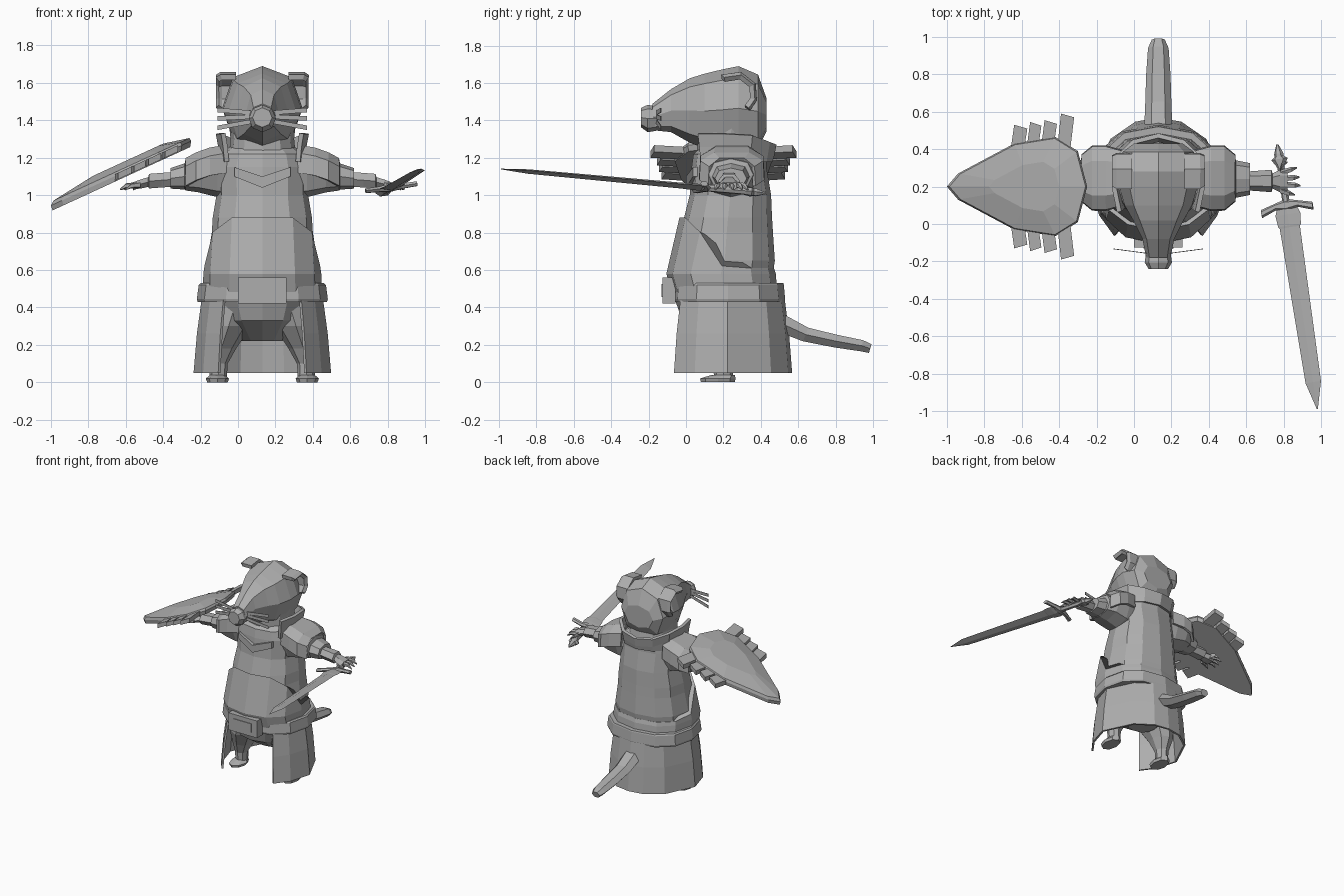
import bpy, bmesh, math
from mathutils import Vector as V

CX = 0.13                                   # symmetry plane of the body
X, Y, Z = V((1, 0, 0)), V((0, 1, 0)), V((0, 0, 1))
grey = bpy.data.materials.new("plain grey")
grey.diffuse_color = (0.42, 0.42, 0.42, 1)


def finish(name, bm):
    bmesh.ops.recalc_face_normals(bm, faces=bm.faces)
    me = bpy.data.meshes.new(name)
    bm.to_mesh(me)
    bm.free()
    me.materials.append(grey)
    ob = bpy.data.objects.new(name, me)
    bpy.context.collection.objects.link(ob)
    return ob


def loft(name, rings, closed=True, thick=0):
    """Skin a list of equal point rings; open strips get a thickness."""
    bm = bmesh.new()
    rows = [[bm.verts.new(p) for p in r] for r in rings]
    n = len(rows[0])
    for a, b in zip(rows, rows[1:]):
        for i in range(n if closed else n - 1):
            j = (i + 1) % n
            bm.faces.new((a[i], a[j], b[j], b[i]))
    if closed:
        bm.faces.new(rows[0])
        bm.faces.new(rows[-1])
    ob = finish(name, bm)
    if thick:
        m = ob.modifiers.new("thickness", 'SOLIDIFY')
        m.thickness, m.offset = thick, 0
    return ob


def ring(c, u, v, a, b, n=8, e=1.0):
    pts = []
    for i in range(n):
        t = 2 * math.pi * i / n
        f = lambda q: math.copysign(abs(q) ** e if abs(q) > 1e-6 else 0, q)
        pts.append(V(c) + u * a * f(math.cos(t)) + v * b * f(math.sin(t)))
    return pts


def level(z, hw, y0, y1, n=12, cx=CX, e=0.85):
    """Horizontal ring given by half width and front/back limits."""
    return ring((cx, (y0 + y1) / 2, z), X, Y, hw, (y1 - y0) / 2, n, e)


def slab(name, outline, direction):
    return loft(name, [outline, [p + direction for p in outline]])


# Torso with upper vest
loft("torso", [level(*r) for r in (
    (.44, .31, -.04, .48), (.55, .295, -.06, .46), (.65, .295, -.06, .475),
    (.80, .27, -.03, .465), (.88, .265, -.01, .46), (1.0, .245, .02, .455),
    (1.15, .25, .03, .43), (1.22, .23, .04, .43), (1.26, .17, .08, .41))])

# Wrap over the belly, high in front and low at the back
top = level(.7, .31, -.09, .47)
for p in top:
    k = min(1, max(0, (.2 - p.y) / .23))
    p.z = .61 + .27 * k
    p.x = CX + (p.x - CX) * (1 - .05 * k)
    p.y += .055 * k
loft("belly_wrap", [level(.46, .32, -.07, .49), level(.58, .315, -.105, .48), top])

# Belt and buckle
loft("belt", [level(z, hw, -.07 - d, .52 + d) for z, hw, d in
              ((.43, .345, .005), (.445, .35, .01), (.52, .34, .003), (.53, .33, 0))])
for name, hw, z0, z1, y in (("buckle", .13, .42, .56, -.125), ("buckle_plate", .08, .455, .525, -.13)):
    slab(name, [V((CX + s * hw, y, z)) for s, z in ((-1, z0), (1, z0), (1, z1), (-1, z1))], Y * .07)


def skirt_row(z, k, pts):
    half = [V((CX + k * x, .23 + k * (y - .23), z)) for x, y in pts]
    return half + [V((2 * CX - p.x, p.y, p.z)) for p in reversed(half[:-1])]


# Skirt, open at the front
hem = ((.23, -.06), (.31, .05), (.36, .22), (.25, .45), (.12, .54), (0, .56))
loft("skirt", [skirt_row(.05, 1, hem), skirt_row(.26, .95, hem), skirt_row(.445, .88, hem)], False, .015)

# Lower belly
loft("lower_belly", [level(*r) for r in (
    (.5, .25, -.07, .45), (.43, .24, -.055, .44), (.33, .2, -.02, .42), (.22, .11, .15, .38))])

# Chest chevron
c = ((-.15, 1.15), (0, 1.10), (.15, 1.15), (.15, 1.10), (0, 1.04), (-.15, 1.10))
slab("chest_chevron", [V((CX + x, .0 + abs(x) * .25, z)) for x, z in c], Y * .06)

# Neck and standing collar
loft("neck", [level(*r) for r in ((1.2, .18, .06, .43), (1.3, .17, .06, .41), (1.4, .18, .08, .42))])
collar = ((.19, .08), (.215, .2), (.2, .34), (.12, .42), (0, .45))
rows = []
for z, k in ((1.18, 1.0), (1.26, 1.04), (1.33, 1.1)):
    r = skirt_row(z, k, collar)
    for p in r:
        if z > 1.2:
            p.z -= max(0, p.y - .33) * .4
    rows.append(r)
loft("collar", rows, False, .025)

# Head with snout and nose
loft("head", [ring((CX, y, z), X, Z, a, b, 8, .9) for y, z, a, b in (
    (-.18, 1.418, .065, .07), (-.08, 1.452, .085, .115), (.02, 1.453, .135, .172),
    (.1, 1.45, .18, .2), (.2, 1.457, .21, .217), (.28, 1.465, .215, .225),
    (.385, 1.448, .19, .197), (.43, 1.43, .13, .09))])
loft("nose", [ring((CX, y, z), X, Z, a, a) for y, z, a in (
    (-.24, 1.415, .052), (-.205, 1.41, .073), (-.16, 1.41, .066))])

# Tail
loft("tail", [ring((CX, y, z), X, (Z + Y * t).normalized(), a, b, 6) for y, z, a, b, t in (
    (.46, .33, .075, .06, .6), (.52, .31, .075, .055, .5), (.64, .255, .07, .045, .4),
    (.80, .22, .065, .04, .2), (.94, .195, .055, .035, .25), (.985, .18, .035, .028, .3))])

for s, side in ((-1, "right"), (1, "left")):
    P = lambda d, y, z: V((CX + s * d, y, z))
    # Curled ear ridge
    ear = ((.19, 1.63), (.29, 1.645), (.36, 1.59), (.365, 1.51), (.33, 1.46))
    loft(side + "_ear", [[P(d, .3 + (y - .3) * k, 1.55 + (z - 1.55) * k) for y, z in ear]
                         for d, k in ((.14, 1), (.22, 1), (.24, .85))], False, .03)
    # Whiskers
    for z0, z1 in ((1.44, 1.455), (1.42, 1.41), (1.395, 1.36)):
        slab(side + "_whisker", [P(.05, -.16, z0 - .012), P(.24, -.135, z1 - .012),
                                 P(.24, -.135, z1 + .012), P(.05, -.16, z0 + .012)], Y * .004)
    # Sleeve, shoulder pad and forearm
    loft(side + "_sleeve", [ring(P(d, .24, z), Y, Z, a, b, 8, .85) for d, z, a, b in (
        (.14, 1.12, .13, .14), (.24, 1.115, .15, .125), (.34, 1.115, .15, .1),
        (.41, 1.11, .12, .085), (.415, 1.1, .1, .07), (.49, 1.09, .085, .055))])
    pad = [[P(d, .245 + w * k, z - drop) for w, drop in
            ((-.165, .14), (-.16, .04), (-.09, 0), (.09, 0), (.16, .04), (.165, .14))]
           for d, z, k in ((.19, 1.26, .85), (.28, 1.245, 1), (.35, 1.22, 1), (.405, 1.19, .72))]
    loft(side + "_shoulder_pad", pad, False, .02)
    loft(side + "_forearm", [ring(P(d, .23, z), Y, Z, a, b, 6) for d, z, a, b in (
        (.47, 1.085, .05, .045), (.54, 1.08, .055, .045), (.605, 1.075, .06, .045),
        (.61, 1.07, .04, .03), (.65, 1.06, .06, .028), (.69, 1.05, .06, .022))])
    # Fingers and thumb
    for y0, y1, d in ((.18, .155, .73), (.21, .205, .76), (.24, .25, .755), (.27, .30, .74), (.28, .33, .69)):
        loft(side + "_finger", [ring(P(.65, y0, 1.055), Y, Z, .018, .018, 5),
                                ring(P(d - .03, (y0 + 2 * y1) / 3, 1.05), Y, Z, .015, .014, 5),
                                ring(P(d, y1, 1.03), Y, Z, .004, .004, 5)])
    # Leg and foot
    loft(side + "_leg", [ring(P(d, y, z), X, Y, a, b) for d, y, z, a, b in (
        (.14, .2, .43, .13, .18), (.18, .2, .3, .12, .16), (.22, .21, .18, .08, .1),
        (.235, .2, .1, .05, .055), (.235, .2, .02, .045, .05))])
    loft(side + "_foot", [ring(P(.24, .17 + o, z), X, Y, a, b) for z, o, a, b in (
        (0, 0, .055, .09), (.02, 0, .062, .095), (.04, .03, .04, .06))])


# Shield: tilted plate with a raised middle
def on_shield(x, y, h):
    return V((x, y, 1.285 + (x + .26) * .46 + h))


half = ((-1, 0), (-.94, .07), (-.64, .23), (-.42, .265), (-.30, .19), (-.25, 0))
outline = list(half) + [(x, -y) for x, y in reversed(half[1:-1])]
loft("shield", [[on_shield(-.55 + (x + .55) * k, .2 + y * k, h) for x, y in outline]
                for k, h in ((.98, -.03), (1, 0), (.97, .02), (.5, .055))])

# Feathers on both shield edges
for s in (-1, 1):
    for x, w, tip in ((-.615, .035, .33), (-.535, .03, .345), (-.455, .033, .355), (-.365, .035, .39)):
        q = ((x - w - .02, .12), (x + w - .02, .12), (x + w + .01, tip - .02), (x - w + .01, tip))
        slab("shield_feather", [on_shield(a, .2 + s * b, -.025) for a, b in q], Z * .035)

# Sword: blade, guard, grip and pommel along one axis
guard, tip = V((.815, .1, 1.04)), V((.98, -.99, 1.14))
ax = (tip - guard).normalized()
wide = (V((1, 0, .15)) - ax * ax.dot(V((1, 0, .15)))).normalized()
flat = ax.cross(wide)
along = lambda name, rows, n: loft(name, [ring(guard + ax * t, wide, flat, a, b, n) for t, a, b in rows])
along("sword_blade", ((0, .05, .018), (.05, .068, .018), (.11, .062, .017), (.12, .055, .016),
                      (.96, .042, .012), (1.105, .003, .002)), 4)
along("sword_grip", ((-.25, .018, .018), (0, .02, .02)), 6)
along("sword_pommel", ((-.33, .006, .006), (-.28, .025, .022), (-.265, .025, .022), (-.25, .045, .025),
                       (-.22, .025, .02), (-.2, .018, .016)), 6)
loft("sword_guard", [ring(guard + wide * t + ax * o, ax, flat, a, b, 6) for t, o, a, b in (
    (-.14, .025, .022, .014), (-.06, .0, .018, .016), (0, 0, .035, .024),
    (.06, .0, .018, .016), (.14, .025, .022, .014))])
